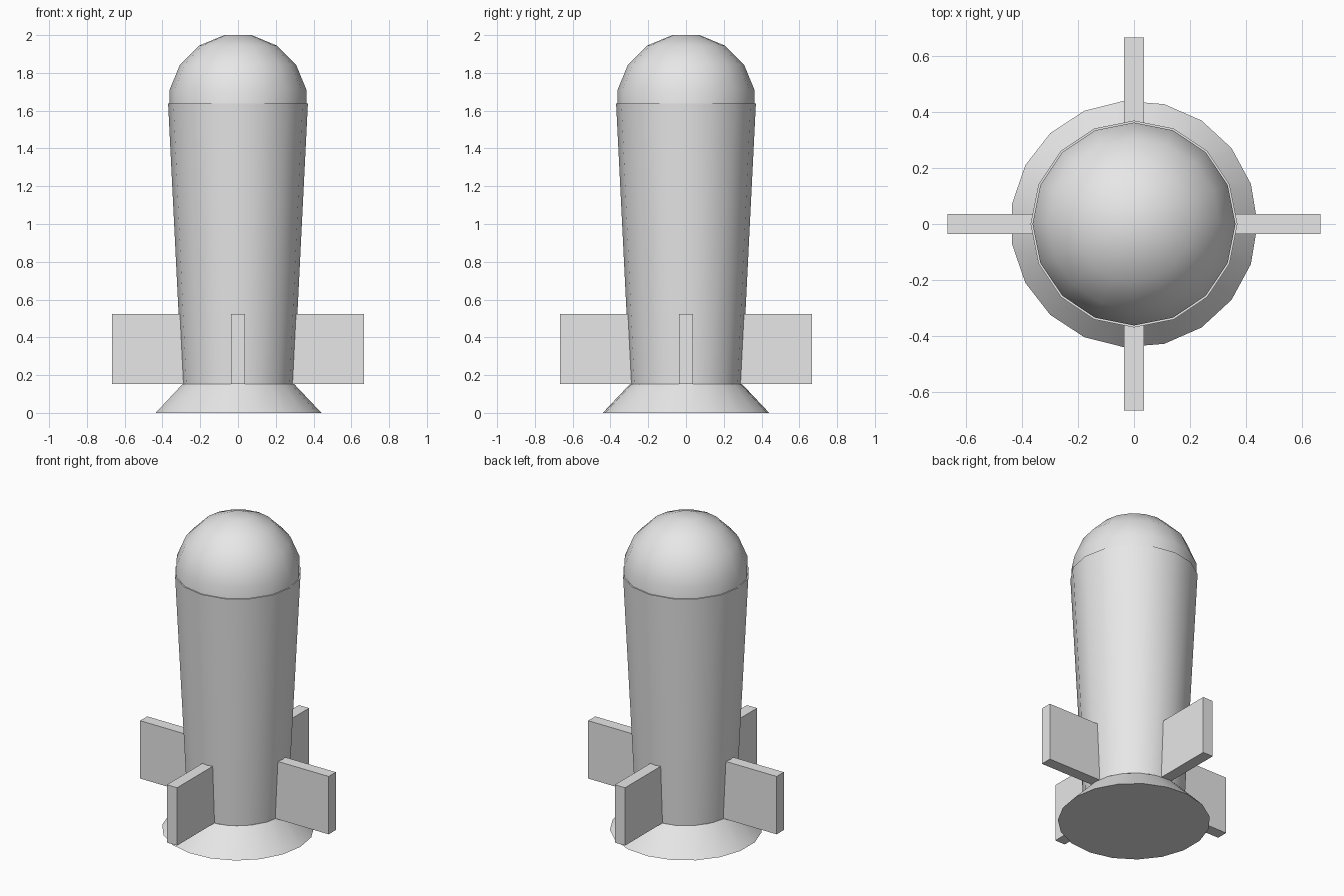
import bpy
import bmesh
from math import cos, sin, pi, radians

cube = bpy.data.objects.get("Cube")
if cube:
    bpy.data.objects.remove(cube, do_unlink=True)

grey = bpy.data.materials.new("light_grey")
grey.use_nodes = True
grey.diffuse_color = (0.8, 0.8, 0.8, 1)
grey.node_tree.nodes["Principled BSDF"].inputs["Base Color"].default_value = (0.8, 0.8, 0.8, 1)


def add_object(name, bm, smooth=False):
    bmesh.ops.recalc_face_normals(bm, faces=bm.faces)
    mesh = bpy.data.meshes.new(name)
    bm.to_mesh(mesh)
    bm.free()
    mesh.materials.append(grey)
    obj = bpy.data.objects.new(name, mesh)
    bpy.context.collection.objects.link(obj)
    if smooth:
        bpy.ops.object.select_all(action="DESELECT")
        obj.select_set(True)
        bpy.context.view_layer.objects.active = obj
        bpy.ops.object.shade_smooth_by_angle(angle=radians(30))
    return obj


def lathe(name, profile, sides):
    """Turn (radius, height) points about z and cap both ends."""
    bm = bmesh.new()
    rings = [[bm.verts.new((r * cos(2 * pi * i / sides), r * sin(2 * pi * i / sides), z))
              for i in range(sides)] for r, z in profile]
    for low, high in zip(rings, rings[1:]):
        for i in range(sides):
            j = (i + 1) % sides
            bm.faces.new((low[i], low[j], high[j], high[i]))
    bm.faces.new(rings[0])
    bm.faces.new(rings[-1])
    return add_object(name, bm, smooth=True)


def box(name, low, high):
    bm = bmesh.new()
    bmesh.ops.create_cube(bm, size=1)
    for v in bm.verts:
        for k in range(3):
            v.co[k] = low[k] if v.co[k] < 0 else high[k]
    return add_object(name, bm)


SHOULDER, BASE = 1.637, 0.154

# Flared nozzle and tapered body
lathe("nozzle", [(0.442, 0), (0.296, BASE)], 19)
lathe("body", [(0.296, BASE), (0.37, SHOULDER)], 16)

# Rounded nose with a small flat tip
angles = [radians(a) for a in (-11.25, 11.25, 33.75, 56.25, 78.75)]
lathe("nose", [(0.37 * cos(a), SHOULDER + 0.37 * sin(a)) for a in angles], 16)

# Four square fins
for k, side in enumerate(("left", "back", "right", "front")):
    fin = box(side + "_fin", (0.2, -0.036, BASE), (0.667, 0.036, 0.524))
    fin.rotation_euler.z = k * pi / 2
